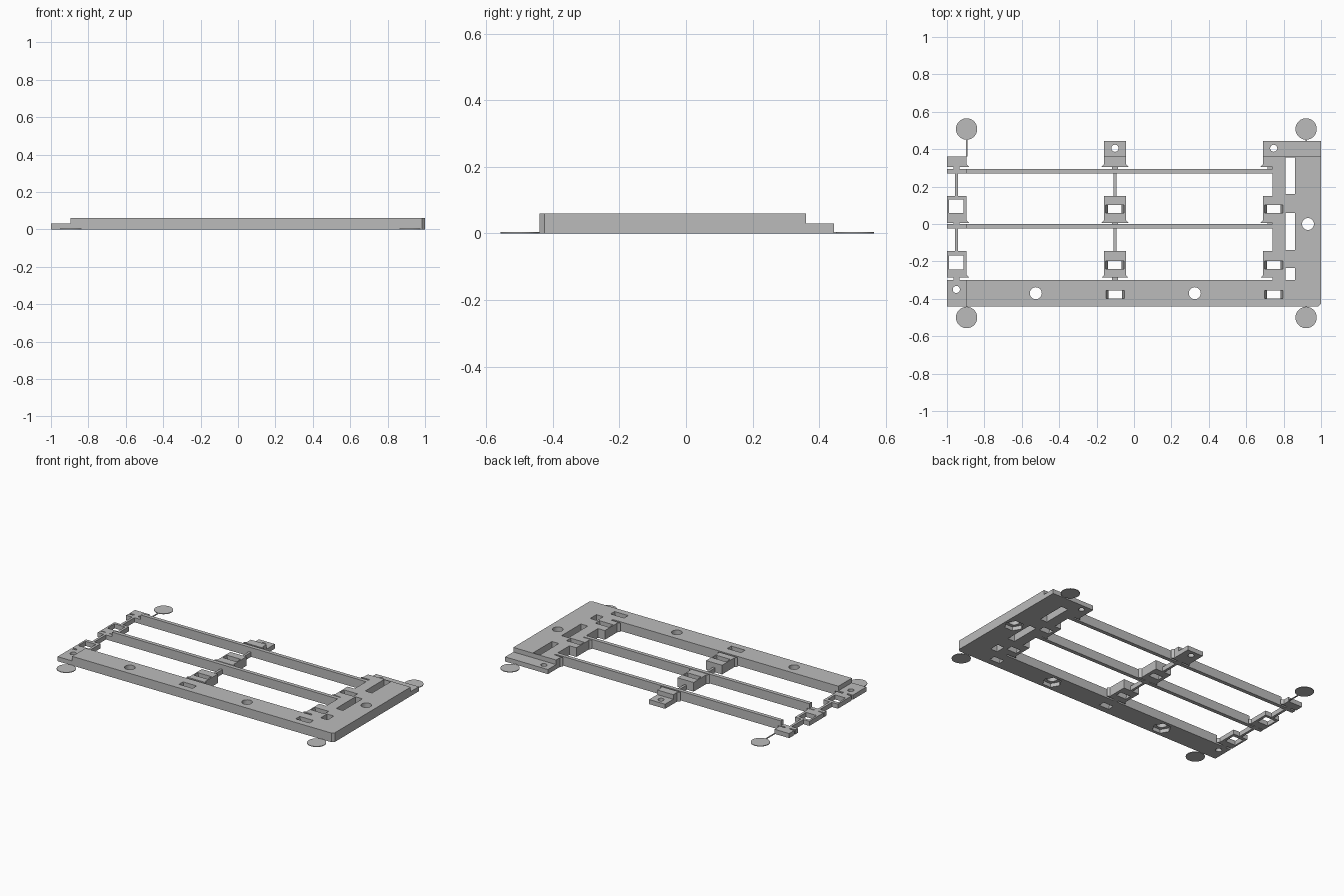
import bpy
import math

old = bpy.data.objects.get("Cube")
if old:
    bpy.data.objects.remove(old, do_unlink=True)

grey = bpy.data.materials.new("plain grey")
grey.use_nodes = True
COLOUR = (0.5, 0.5, 0.5, 1)
grey.diffuse_color = COLOUR
grey.node_tree.nodes["Principled BSDF"].inputs["Base Color"].default_value = COLOUR

HIGH, LOW, THIN = 0.06, 0.03, 0.004


def prism(name, outline, z0, z1, top=None):
    """Extrude an outline; a different top outline gives sloped walls."""
    n = len(outline)
    verts = [(x, y, z0) for x, y in outline] + [(x, y, z1) for x, y in (top or outline)]
    faces = [list(range(n))[::-1], list(range(n, 2 * n))]
    faces += [(i, (i + 1) % n, n + (i + 1) % n, n + i) for i in range(n)]
    mesh = bpy.data.meshes.new(name)
    mesh.from_pydata(verts, [], faces)
    mesh.materials.append(grey)
    obj = bpy.data.objects.new(name, mesh)
    bpy.context.scene.collection.objects.link(obj)
    return obj


def rect(x0, x1, y0, y1):
    return [(x0, y0), (x1, y0), (x1, y1), (x0, y1)]


def ring(x, y, r, n):
    return [(x + r * math.cos(2 * math.pi * i / n), y + r * math.sin(2 * math.pi * i / n))
            for i in range(n)]


def box(name, x0, x1, y0, y1, height):
    return prism(name, rect(x0, x1, y0, y1), 0, height)


def hole(outline, z0=-0.02, z1=0.08, top=None):
    return prism("cutter", outline, z0, z1, top)


def tie_slot(x, y):
    """Slot whose end walls slope inward towards the bottom."""
    return hole(rect(x - 0.032, x + 0.032, y - 0.021, y + 0.021),
                top=rect(x - 0.054, x + 0.054, y - 0.021, y + 0.021))


def cut(obj, cutters):
    for c in cutters:
        c.hide_render = True
        mod = obj.modifiers.new("cut", "BOOLEAN")
        mod.object, mod.operation, mod.solver = c, "DIFFERENCE", "EXACT"
        bpy.context.view_layer.objects.active = obj
        bpy.ops.object.modifier_apply(modifier=mod.name)
        bpy.data.objects.remove(c, do_unlink=True)


def clip_outline(x0, x1, y0, y1, left=True, right=True):
    """Block outline whose front end flares out sideways."""
    f = 0.014
    pts = [(x0 - f * left, y0), (x1 + f * right, y0), (x1, y0 + f), (x1, y1), (x0, y1), (x0, y0 + f)]
    return pts


# L-shaped main plate with clip blocks along its inner edge
outline = [(-0.895, -0.44), (0.985, -0.44), (1, -0.425), (1, 0.36)]
for y1, y0 in ((0.36, 0.306), (0.15, 0.006), (-0.145, -0.287)):
    outline += [(0.69, y1), (0.69, y0 + 0.014), (0.676, y0), (0.74, y0)]
    if y1 < 0.2:
        outline[-4:-4] = [(0.74, y1)]
outline += [(0.74, -0.3), (-0.895, -0.3)]
plate = prism("main_plate", outline, 0, HIGH)
cutters = [tie_slot(0.747, y) for y in (0.08, -0.22, -0.377)] + [tie_slot(-0.1, -0.377)]
cutters += [hole(rect(0.81, 0.86, a, b)) for a, b in ((0.16, 0.355), (-0.14, 0.06), (-0.3, -0.235))]
for x, y in ((-0.525, -0.37), (0.325, -0.37), (0.93, 0)):
    cutters += [hole(ring(x, y, 0.032, 32)), hole(ring(x, y, 0.058, 6), -0.02, 0.025)]
cut(plate, cutters)

# Low ledges joined to the plate
ledge = box("rear_ledge", 0.69, 1, 0.36, 0.445, LOW)
cut(ledge, [hole(ring(0.747, 0.405, 0.019, 24))])
step = box("end_ledge", -1, -0.895, -0.44, -0.3, LOW)
cut(step, [hole(ring(-0.95, -0.35, 0.019, 24))])

# Long rails, lowered at the far end
for name, y0, y1 in (("rear_rail", 0.27, 0.295), ("middle_rail", -0.025, 0)):
    box(name, -0.895, 0.74, y0, y1, HIGH)
    box(name + "_end", -1, -0.895, y0, y1, LOW)

# Clips of the middle and end columns
prism("middle_tab", clip_outline(-0.16, -0.044, 0.306, 0.36), 0, HIGH)
tab = box("middle_tab_ledge", -0.16, -0.044, 0.36, 0.445, LOW)
cut(tab, [hole(ring(-0.102, 0.405, 0.019, 24))])
prism("end_tab", clip_outline(-1, -0.895, 0.306, 0.36, left=False), 0, LOW)
for y0, y1, slot in ((0.006, 0.15, 0.08), (-0.287, -0.145, -0.22)):
    block = prism("middle_clip", clip_outline(-0.16, -0.044, y0, y1), 0, HIGH)
    cut(block, [tie_slot(-0.102, slot)])
    block = prism("end_clip", clip_outline(-1, -0.895, y0, y1, left=False), 0, LOW)
    cut(block, [hole(rect(-0.988, -0.912, slot - 0.022, slot + 0.052))])

# Slim stems and short links between clips and rails
for name, x in (("middle", -0.102), ("end", -0.948)):
    for y0, y1 in ((0.15, 0.27), (-0.145, -0.025)):
        box(name + "_stem", x - 0.008, x + 0.008, y0, y1, LOW)
    for y0, y1 in ((0.295, 0.306), (0, 0.006), (-0.3, -0.287)):
        box(name + "_link", x - 0.016, x + 0.016, y0, y1, LOW)
for y0, y1 in ((0.295, 0.306), (0, 0.006)):
    box("plate_link", 0.715, 0.74, y0, y1, LOW)

# Thin corner discs and their strips
for x, y, edge in ((-0.895, 0.508, 0.36), (0.92, 0.508, 0.445),
                   (-0.895, -0.5, -0.44), (0.92, -0.5, -0.44)):
    prism("corner_disc", ring(x, y, 0.057, 48), 0, THIN)
    tip = y - math.copysign(0.056, y)
    box("disc_strip", x - 0.004, x + 0.004, min(edge, tip), max(edge, tip), THIN)
